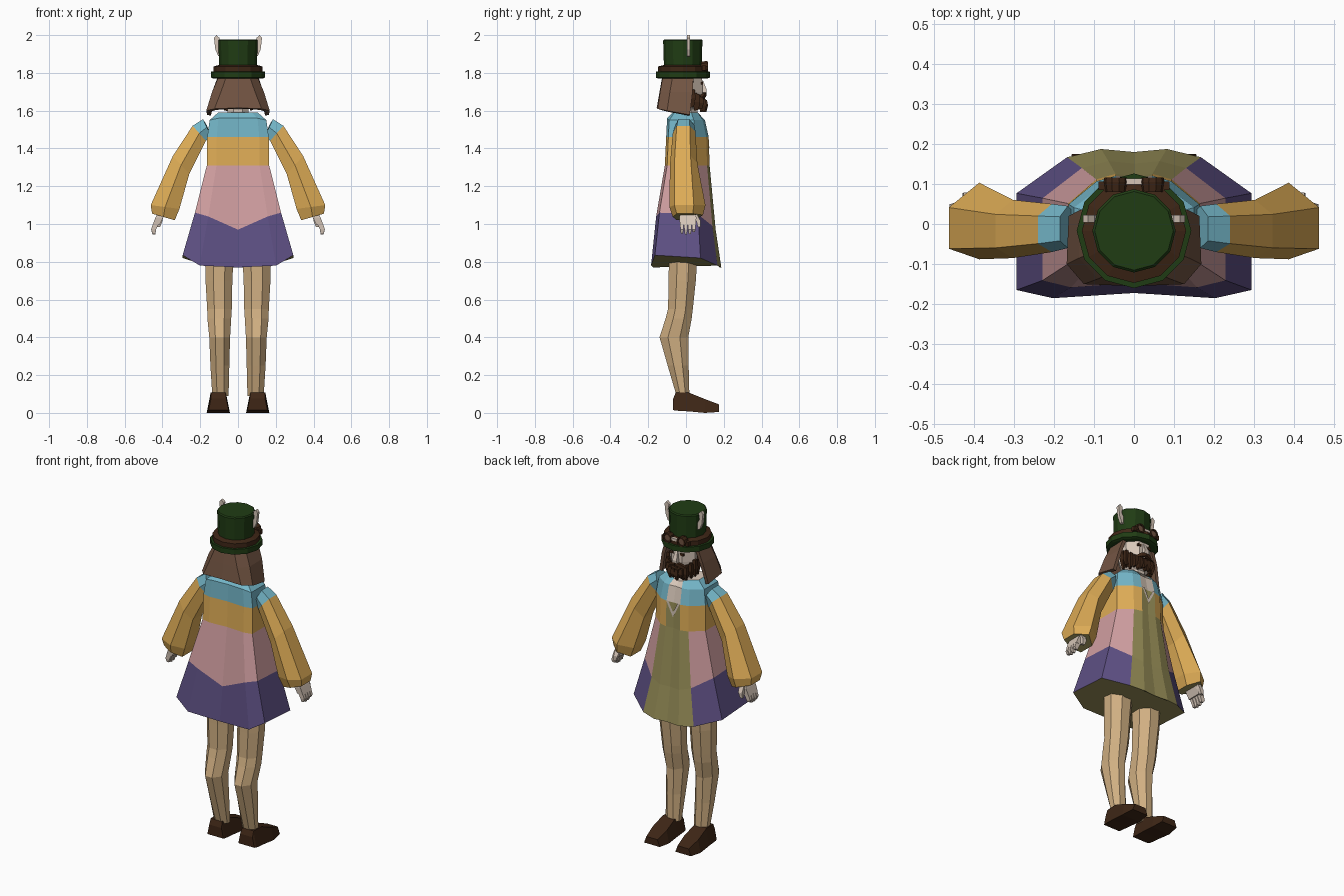
import bpy, bmesh, math

if "Cube" in bpy.data.objects:
    bpy.data.objects.remove(bpy.data.objects["Cube"])

def lin(c):
    c /= 255
    return c / 12.92 if c <= 0.04045 else ((c + 0.055) / 1.055) ** 2.4

MATS = {}
for mat_name, rgb in {
    "teal cloth": (116, 182, 200), "ochre cloth": (222, 172, 86),
    "pink cloth": (208, 158, 160), "purple cloth": (94, 80, 132),
    "olive cloth": (152, 143, 88), "tan stocking": (208, 175, 130),
    "dark brown": (62, 38, 22), "hat green": (32, 60, 20),
    "hair brown": (114, 84, 66), "pale skin": (214, 198, 184),
}.items():
    m = bpy.data.materials.new(mat_name)
    m.diffuse_color = (lin(rgb[0]), lin(rgb[1]), lin(rgb[2]), 1)
    m.use_nodes = True
    m.node_tree.nodes["Principled BSDF"].inputs["Base Color"].default_value = m.diffuse_color
    MATS[mat_name.split()[0] if mat_name != "hat green" else "green"] = m
KEYS = list(MATS)

def finish(name, bm, mirror=False, recalc=True):
    if recalc:
        bmesh.ops.recalc_face_normals(bm, faces=bm.faces)
    me = bpy.data.meshes.new(name)
    bm.to_mesh(me)
    bm.free()
    for m in MATS.values():
        me.materials.append(m)
    ob = bpy.data.objects.new(name, me)
    bpy.context.collection.objects.link(ob)
    if mirror:
        ob.modifiers.new("mirror", 'MIRROR')
    return ob

def add_loft(bm, rings, mat, caps=(None, None)):
    """Skin closed rings; mat is a colour key or a rule f(row, column)."""
    rows = [[bm.verts.new(p) for p in r] for r in rings]
    n = len(rows[0])
    for i in range(len(rows) - 1):
        for j in range(n):
            k = (j + 1) % n
            f = bm.faces.new((rows[i][j], rows[i][k], rows[i + 1][k], rows[i + 1][j]))
            f.material_index = KEYS.index(mat(i, j) if callable(mat) else mat)
    for row, key in ((rows[0], caps[0]), (rows[-1], caps[1])):
        f = bm.faces.new(row)
        f.material_index = KEYS.index(key or mat)

def loft(name, rings, mat, caps=(None, None), mirror=False):
    bm = bmesh.new()
    add_loft(bm, rings, mat, caps)
    return finish(name, bm, mirror)

def oval(z, x0, x1, y0, y1, n=8):
    k = 1 / math.cos(math.pi / n)
    return [((x0 + x1) / 2 + (x1 - x0) / 2 * k * math.cos(a),
             (y0 + y1) / 2 + (y1 - y0) / 2 * k * math.sin(a), z)
            for a in [math.tau * (i + .5) / n for i in range(n)]]

def rect(z, x0, x1, y0, y1):
    return [(x0, y0, z), (x1, y0, z), (x1, y1, z), (x0, y1, z)]

def lathe(name, profile, mat, cy=-.017, n=12):
    rings = [[(r * math.cos(math.tau * i / n), cy + r * math.sin(math.tau * i / n), z)
              for i in range(n)] for r, z in profile]
    return loft(name, rings, mat)

def disc(y, cx, cz, r, n=10):
    return [(cx + r * math.cos(math.tau * i / n), y, cz + r * math.sin(math.tau * i / n))
            for i in range(n)]

# Robe: half plan from back centre to front centre, scaled per row
U = [0, .69, 1, 1, .57, .28, 0]
T = [-.93, -1, -.89, .41, .89, 1, .96]
ROWS = [  # z, half width, back depth, front depth, height offset per column
    (.77, .293, .185, .187, (0, .01, .065, .05, .01, 0, 0)),
    (.97, .228, .158, .157, (0, .07, .09, .08, .02, 0, 0)),
    (1.31, .165, .112, .125, (0,) * 7),
    (1.46, .163, .105, .12, (0,) * 7),
    (1.55, .150, .10, .10, (.01, .01, 0, 0, 0, 0, 0)),
    (1.59, .105, .07, .07, (0, 0, 0, 0, 0, -.01, -.02)),
]
rings = []
for z, w, yb, yf, dz in ROWS:
    half = [(u * w, t * (yb if t < 0 else yf), z + d) for u, t, d in zip(U, T, dz)]
    rings.append(half + [(-x, y, h) for x, y, h in half[5:0:-1]])

def robe_colour(row, col):
    k = min(col, 11 - col)
    if row < 2 and k >= 4 or row == 2 and k == 5:
        return "olive"
    if row > 2 and k == 5:
        return "pale"
    return ("purple", "pink", "ochre", "teal", "teal")[row]

loft("robe", rings, robe_colour, ("olive", "pale"))

# Open neckline edge: a thin V on the chest
bm = bmesh.new()
vs = [bm.verts.new(p) for p in ((.045, .124, 1.465), (.03, .124, 1.465),
                                (0, .123, 1.405), (0, .124, 1.375))]
bm.faces.new(vs).material_index = KEYS.index("pale")
finish("neckline", bm, True)

# Sleeves: outer x/z, inner x/z, back and front depth
rings = []
for ox, oz, ix, iz, yb, yf in [
        (.185, 1.555, .145, 1.47, -.06, .045), (.24, 1.52, .17, 1.44, -.07, .05),
        (.345, 1.36, .258, 1.265, -.085, .06), (.462, 1.10, .31, 1.08, -.088, .103),
        (.455, 1.055, .335, 1.02, -.07, .09)]:
    mx, mz = (ox + ix) / 2, (oz + iz) / 2
    rings.append([(ox, yb * .7, oz), (ox, yf * .4, oz), (mx, yf, mz + .01),
                  (ix, yf * .5, iz), (ix, yb * .7, iz), (mx, yb, mz)])
loft("sleeve", rings, lambda i, j: "teal" if i == 0 else "ochre", ("teal", "olive"), True)

# Hands: palm, four fingers and a thumb
bm = bmesh.new()
add_loft(bm, [rect(1.07, .385, .42, -.025, .035), rect(1.035, .395, .437, -.035, .055),
              rect(.995, .415, .452, -.032, .052)], "pale")
for i in range(4):
    y = -.031 + i * .021
    tip = .945 + (.006, 0, .002, .012)[i]
    add_loft(bm, [rect(1.0, .42, .45, y, y + .019), rect(.97, .434, .46, y + .001, y + .018),
                  rect(tip, .438, .453, y + .004, y + .015)], "pale")
add_loft(bm, [rect(1.05, .395, .425, .03, .06), rect(1.015, .40, .425, .055, .078),
              rect(.985, .412, .428, .062, .077)], "pale")
finish("hand", bm, True)

# Legs
loft("leg", [oval(*s) for s in [
    (.86, .022, .175, -.09, .062), (.70, .03, .172, -.092, .052),
    (.55, .033, .163, -.095, .036), (.50, .036, .162, -.108, .03),
    (.40, .042, .152, -.14, .012), (.25, .046, .146, -.097, .014),
    (.09, .05, .136, -.05, .018)]], "tan", mirror=True)

# Shoes: sections from heel to toe
loft("shoe", [[(x0, y, z0), (x1, y, z0), (x1 - t, y, z1), (x0 + t, y, z1)]
              for y, x0, x1, z0, z1, t in [
                  (-.068, .05, .155, .015, .075, .012), (-.055, .048, .16, .012, .107, .018),
                  (.015, .046, .163, .008, .107, .018), (.10, .043, .166, .0, .073, .015),
                  (.175, .052, .155, .005, .045, .015)]], "dark", mirror=True)

# Head, nose and eyes
loft("head", [oval(*s) for s in [
    (1.52, -.055, .055, -.05, .06), (1.61, -.055, .055, -.05, .06),
    (1.63, -.07, .07, -.07, .085), (1.70, -.083, .083, -.09, .088),
    (1.79, -.085, .085, -.10, .085)]], "pale")
loft("nose", [rect(1.695, -.016, .016, .08, .108), rect(1.71, -.014, .014, .08, .11),
              rect(1.76, -.007, .007, .078, .09)], "pale")
loft("eye", [rect(1.738, .022, .045, .08, .09), rect(1.752, .022, .045, .08, .09)],
     "dark", mirror=True)

# Hair: open-fronted curtain with thickness
bm = bmesh.new()
cols = [  # top, middle, bottom of each lock line, back centre to front edge
    ((0, -.125, 1.785), (0, -.14, 1.70), (0, -.155, 1.615)),
    ((.06, -.122, 1.785), (.09, -.137, 1.70), (.125, -.15, 1.61)),
    ((.10, -.07, 1.785), (.137, -.085, 1.70), (.168, -.10, 1.60)),
    ((.105, .04, 1.785), (.135, .035, 1.70), (.163, .02, 1.578))]
cols = [[(-x, y, z) for x, y, z in c] for c in cols[:0:-1]] + cols
grid = [[bm.verts.new(p) for p in c] for c in cols]
for a, b in zip(grid, grid[1:]):
    for i in range(2):
        f = bm.faces.new((a[i], a[i + 1], b[i + 1], b[i]))
        f.material_index = KEYS.index("hair")
hair = finish("hair", bm, recalc=False)
sol = hair.modifiers.new("thickness", 'SOLIDIFY')
sol.thickness, sol.offset = .02, -1

# Beard: two layers of tapering strands round the jaw, and a moustache
bm = bmesh.new()
for layer, count in ((0, 13), (1, 10)):
    for i in range(count):
        t = 2 * i / (count - 1) - 1
        a = math.radians(90 - t * (88 - 18 * layer))
        r = .088 + .012 * layer
        cx, cy = r * math.cos(a) * .92, .008 + r * math.sin(a)
        top = 1.668 + .055 * t * t - .012 * layer
        bot = 1.592 + .018 * t * t + (.012 if i % 2 else 0)
        w = .013
        add_loft(bm, [rect(top, cx - w * .7, cx + w * .7, cy - .015, cy + .004),
                      rect((top + bot) / 2, cx - w, cx + w, cy - .018, cy + .009),
                      rect(bot, cx - .004, cx + .004, cy - .01, cy)], "dark")
for s in (-1, 1):
    add_loft(bm, [[(s * x, .078, z - h), (s * x, y, z - h), (s * x, y, z + h), (s * x, .078, z + h)]
                  for x, y, z, h in ((.002, .108, 1.688, .008), (.03, .104, 1.682, .011),
                                     (.06, .085, 1.665, .006))], "dark")
finish("beard", bm)

# Top hat with band
lathe("hat", [(.13, 1.77), (.143, 1.775), (.143, 1.806), (.106, 1.808), (.10, 1.84),
              (.104, 1.972), (.098, 1.978)], "green")
lathe("hat_band", [(.10, 1.803), (.13, 1.806), (.13, 1.834), (.10, 1.842)], "dark")

# Goggles on the hat front
loft("goggle_strap", [rect(1.812, -.088, .088, .085, .106),
                      rect(1.838, -.088, .088, .085, .106)], "dark")
loft("goggle_bridge", [rect(1.828, -.024, .024, .098, .114),
                       rect(1.842, -.024, .024, .098, .114)], "pale")
bm = bmesh.new()
add_loft(bm, [disc(.08, .046, 1.834, .026), disc(.105, .046, 1.834, .03),
              disc(.116, .046, 1.834, .028), disc(.116, .046, 1.834, .02),
              disc(.110, .046, 1.834, .019)], "dark", ("dark", "hair"))
finish("goggle_eyepiece", bm, True)

# Upright ears on the hat
outline = [(.088, 1.885), (.105, 1.89), (.12, 1.925), (.127, 1.985), (.115, 2.0),
           (.098, 1.985), (.104, 1.95), (.088, 1.92)]
loft("ear", [[(x, y, z) for x, z in outline] for y in (.004, .022)], "pale", mirror=True)
